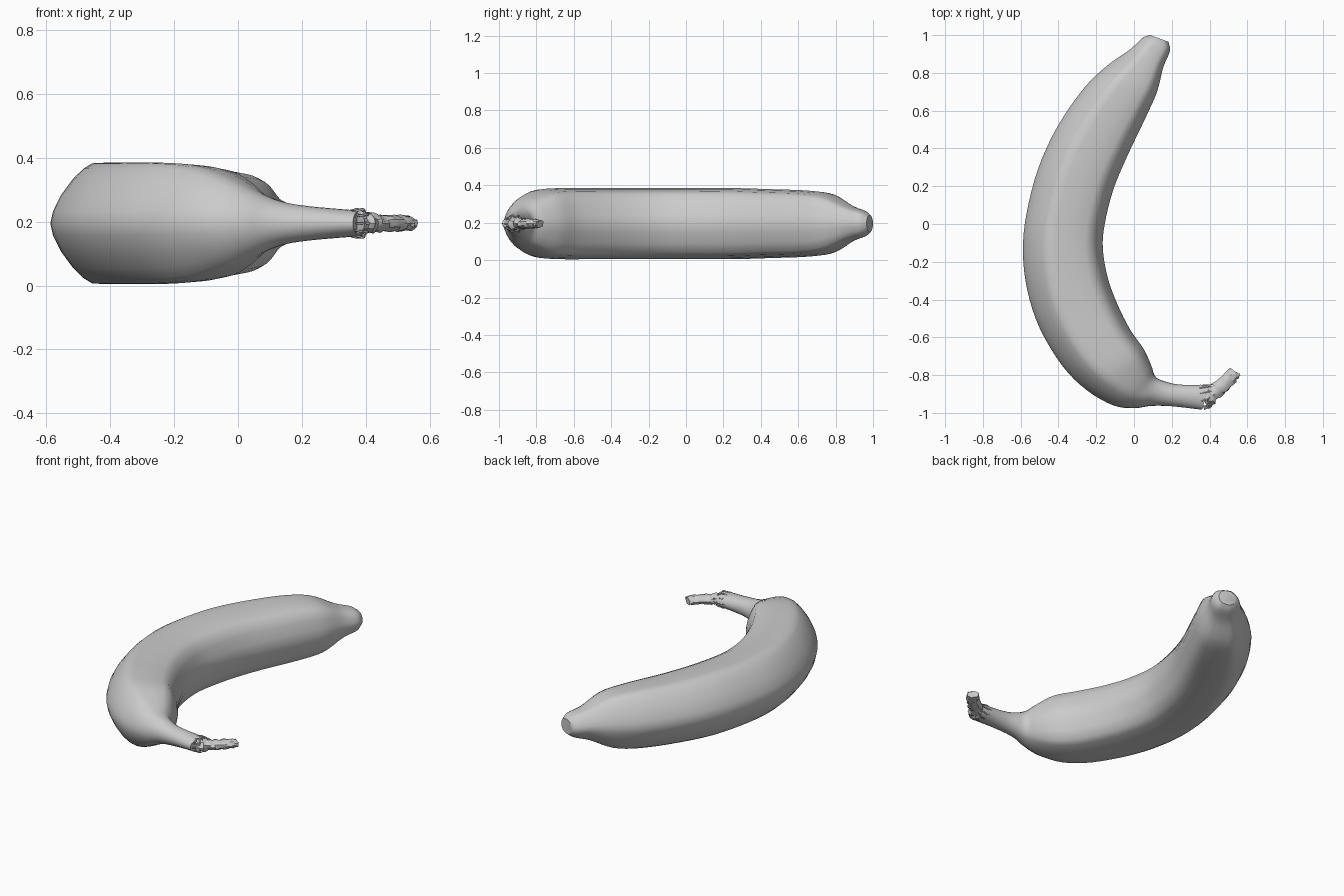
import bpy, bmesh, math, random
from mathutils import Vector

cube = bpy.data.objects.get("Cube")
if cube:
    bpy.data.objects.remove(cube, do_unlink=True)

random.seed(4)
MID_Z = 0.195


def make_material(name, value):
    mat = bpy.data.materials.new(name)
    mat.use_nodes = True
    color = (value, value, value, 1)
    mat.diffuse_color = color
    mat.node_tree.nodes["Principled BSDF"].inputs["Base Color"].default_value = color
    return mat


grey = make_material("plain grey", 0.6)


def spline(rows, steps):
    """Smooth interpolation through rows of numbers."""
    rows = [Vector(r) for r in rows]
    padded = [2 * rows[0] - rows[1]] + rows + [2 * rows[-1] - rows[-2]]
    result = []
    for a, b, c, d in zip(padded, padded[1:], padded[2:], padded[3:]):
        for i in range(steps):
            t = i / steps
            result.append(b + 0.5 * t * (c - a + t * (2 * a - 5 * b + 4 * c - d
                                                      + t * (3 * (b - c) + d - a))))
    return result + [rows[-1]]


def loft(name, rings, angle):
    """Skin closed rings, cap both ends and shade."""
    bm = bmesh.new()
    loops = [[bm.verts.new(p) for p in ring] for ring in rings]
    for low, high in zip(loops, loops[1:]):
        for i in range(len(low)):
            j = (i + 1) % len(low)
            bm.faces.new((low[i], low[j], high[j], high[i]))
    bm.faces.new(loops[0])
    bm.faces.new(loops[-1])
    bmesh.ops.recalc_face_normals(bm, faces=bm.faces)
    mesh = bpy.data.meshes.new(name)
    bm.to_mesh(mesh)
    bm.free()
    mesh.materials.append(grey)
    obj = bpy.data.objects.new(name, mesh)
    bpy.context.collection.objects.link(obj)
    bpy.ops.object.select_all(action="DESELECT")
    obj.select_set(True)
    bpy.context.view_layer.objects.active = obj
    bpy.ops.object.shade_smooth_by_angle(angle=math.radians(angle))
    return obj


# Ridged half section: share of the way from outer to inner edge, share of height
half = [(0, 0), (.02, .2), (.08, .47), (.17, .74), (.25, .91), (.31, .99), (.4, 1),
        (.6, .97), (.78, .91), (.87, .82), (.93, .55), (.98, .25), (1, 0)]
section = half + [(u, -v) for u, v in half[-2:0:-1]]
count = len(section)

# Stations from blossom tip to stem: outer edge x y, inner edge x y, half height, roundness
stations = [
    (.085, 1, .182, .965, .045, .6), (.045, .985, .19, .915, .068, .4),
    (-.02, .925, .155, .83, .095, .2), (-.14, .84, .122, .7, .155, 0),
    (-.26, .725, .06, .56, .176, 0), (-.4, .525, -.04, .35, .184, 0),
    (-.505, .3, -.11, .18, .19, 0), (-.57, .05, -.155, 0, .19, 0),
    (-.588, -.15, -.165, -.13, .19, 0), (-.565, -.35, -.14, -.28, .19, 0),
    (-.5, -.55, -.09, -.42, .19, 0), (-.38, -.75, -.02, -.56, .19, 0),
    (-.25, -.88, .05, -.66, .18, .1), (-.11, -.96, .09, -.745, .142, .4),
    (0, -.975, .115, -.81, .1, .7), (.09, -.963, .17, -.835, .07, 1),
    (.2, -.965, .24, -.85, .054, 1), (.36, -.983, .4, -.855, .04, 1)]

rings = []
for xo, yo, xi, yi, height, roundness in spline(stations, 4):
    outer, inner = Vector((xo, yo, MID_Z)), Vector((xi, yi, MID_Z))
    ring = []
    for k, (u, v) in enumerate(section):
        turn = math.tau * k / count
        u += (0.5 - 0.5 * math.cos(turn) - u) * roundness
        v += (math.sin(turn) - v) * roundness
        p = outer.lerp(inner, u)
        p.z += v * height
        ring.append(p)
    rings.append(ring)
loft("banana_body", rings, 40)


def tube(name, path, sides, jitter):
    """Loft a ragged tube along rows of x, y, z, half width, half height."""
    points = spline(path, 5)
    tube_rings = []
    for i, row in enumerate(points):
        before, after = points[max(i - 1, 0)], points[min(i + 1, len(points) - 1)]
        side = Vector((before[1] - after[1], after[0] - before[0], 0)).normalized()
        ring = []
        for k in range(sides):
            turn = math.tau * k / sides
            rough = 1 + random.uniform(-jitter, jitter)
            ring.append(Vector(row[:3]) + side * math.cos(turn) * row[3] * rough
                        + Vector((0, 0, math.sin(turn) * row[4] * rough)))
        tube_rings.append(ring)
    return loft(name, tube_rings, 30)


# Torn, dried end of the stem
tube("torn_stem_end", [(.365, -.925, MID_Z, .06, .038), (.4, -.905, MID_Z, .05, .034),
                       (.45, -.87, MID_Z, .037, .026), (.505, -.82, MID_Z, .036, .025),
                       (.535, -.78, MID_Z, .032, .022)], 14, .16)

# Loose fibres around the tear and at the end
for n in range(10):
    turn = math.tau * n / 10
    off, lift = math.cos(turn), math.sin(turn)
    tube("collar_fibre", [
        (.35 - .02 * off, -.92 + .06 * off, MID_Z + .038 * lift, .006, .004),
        (.385 - .025 * off, -.91 + .055 * off, MID_Z + .046 * lift, .004, .004),
        (.405 + .015 * off, -.9 + .05 * off, MID_Z + .03 * lift, .001, .001)], 5, .2)
for n in range(5):
    shift = (n - 2) / 2
    tube("end_fibre", [
        (.525 + .018 * shift, -.8 - .014 * shift, MID_Z + random.uniform(-.015, .015), .007, .006),
        (.534 + .024 * shift, -.78 - .01 * shift, MID_Z + random.uniform(-.02, .02), .002, .002)], 5, .2)
